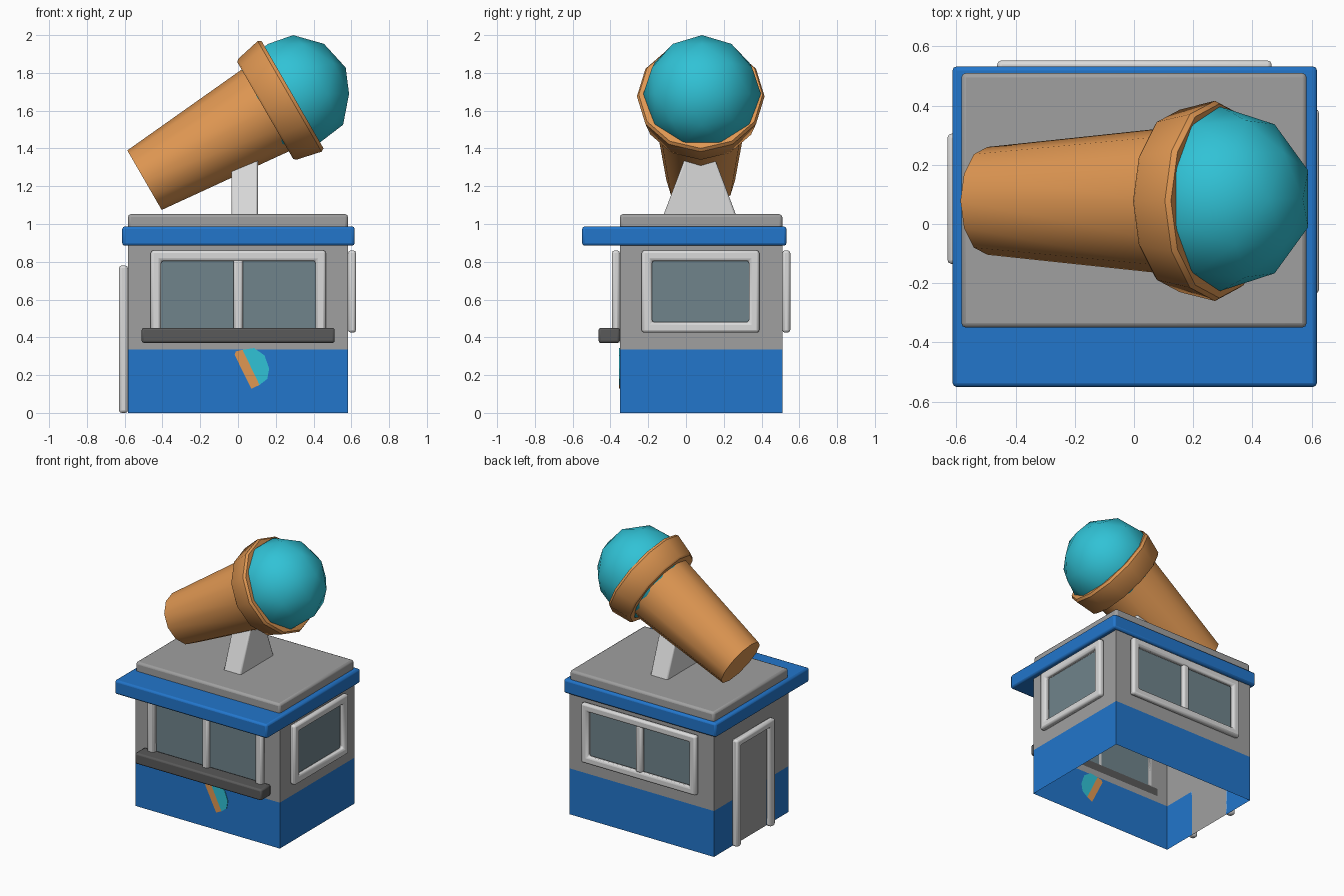
import bpy, bmesh, math
from mathutils import Matrix, Vector

if "Cube" in bpy.data.objects:
    bpy.data.objects.remove(bpy.data.objects["Cube"])


def mat(name, r, g, b):
    m = bpy.data.materials.new(name)
    m.diffuse_color = (r, g, b, 1)
    m.use_nodes = True
    m.node_tree.nodes["Principled BSDF"].inputs["Base Color"].default_value = m.diffuse_color
    return m


GREY = mat("wall grey", 0.35, 0.35, 0.35)
BLUE = mat("blue", 0.016, 0.18, 0.6)
GLASS = mat("window glass", 0.16, 0.23, 0.26)
LIGHT = mat("frame light grey", 0.7, 0.7, 0.7)
DARK = mat("counter dark grey", 0.1, 0.1, 0.1)
ORANGE = mat("wafer orange", 0.74, 0.31, 0.085)
TEAL = mat("ice teal", 0.03, 0.54, 0.67)

W, FRONT, BACK = 0.583, -0.35, 0.51      # half width, front and back wall planes
# maps (along wall, outward depth, height) to world space
WALLS = {
    "front": lambda u, d, z: (u, FRONT - d, z),
    "back": lambda u, d, z: (u, BACK + d, z),
    "right": lambda u, d, z: (W + d, u, z),
    "left": lambda u, d, z: (-W - d, u, z),
}


def finish(name, bm, mats, bevel=0.0, smooth=40):
    me = bpy.data.meshes.new(name)
    bm.to_mesh(me)
    bm.free()
    for m in mats:
        me.materials.append(m)
    ob = bpy.data.objects.new(name, me)
    bpy.context.collection.objects.link(ob)
    if bevel:
        b = ob.modifiers.new("bevel", 'BEVEL')
        b.width, b.segments, b.limit_method = bevel, 2, 'ANGLE'
    bpy.ops.object.select_all(action='DESELECT')
    ob.select_set(True)
    bpy.context.view_layer.objects.active = ob
    if smooth:
        bpy.ops.object.shade_smooth_by_angle(angle=math.radians(smooth))
    return ob


def add_box(bm, lo, hi):
    lo, hi = Vector(lo), Vector(hi)
    m = Matrix.Translation((lo + hi) / 2) @ Matrix.Diagonal((*(hi - lo), 1))
    return bmesh.ops.create_cube(bm, size=1, matrix=m)["verts"]


def box(name, lo, hi, m, bevel=0.0):
    bm = bmesh.new()
    add_box(bm, lo, hi)
    return finish(name, bm, [m], bevel)


def frame(name, wall, u0, u1, z0, z1, w=0.055, sill=True, mullion=False, depth=0.042):
    """Mitred frame on a wall; without a sill it is an upside-down U."""
    f = WALLS[wall]
    bm = bmesh.new()
    zi = z0 + w if sill else z0
    outer = [(u0, z0), (u0, z1), (u1, z1), (u1, z0)]
    inner = [(u0 + w, zi), (u0 + w, z1 - w), (u1 - w, z1 - w), (u1 - w, zi)]
    vo = [bm.verts.new(f(u, 0, z)) for u, z in outer]
    vi = [bm.verts.new(f(u, 0, z)) for u, z in inner]
    faces = []
    for i in range(4 if sill else 3):
        j = (i + 1) % 4
        faces.append(bm.faces.new((vo[i], vo[j], vi[j], vi[i])))
    ext = bmesh.ops.extrude_face_region(bm, geom=faces, use_keep_orig=True)
    move = Vector(f(0, depth, 0)) - Vector(f(0, 0, 0))
    bmesh.ops.translate(bm, vec=move, verts=[v for v in ext["geom"] if isinstance(v, bmesh.types.BMVert)])
    if mullion:
        c = (u0 + u1) / 2
        a, b = f(c - 0.025, 0, zi - 0.01), f(c + 0.025, depth - 0.004, z1 - w + 0.01)
        add_box(bm, [min(p) for p in zip(a, b)], [max(p) for p in zip(a, b)])
    bmesh.ops.recalc_face_normals(bm, faces=bm.faces)
    return finish(name, bm, [LIGHT], 0.014)


# walls: open-bottomed shell cut along the colour borders
bm = bmesh.new()
add_box(bm, (-W, FRONT, 0), (W, BACK, 0.93))
bmesh.ops.delete(bm, geom=[f for f in bm.faces if abs(f.normal.z) > 0.9], context='FACES_ONLY')
cuts = [((0, 0, 1), z) for z in (0.335, 0.43, 0.47, 0.735, 0.815)]
cuts += [((1, 0, 0), x) for x in (-0.415, 0.415)]
cuts += [((0, 1, 0), y) for y in (-0.19, -0.09, 0.26, 0.345)]
for n, d in cuts:
    bmesh.ops.bisect_plane(bm, geom=bm.verts[:] + bm.edges[:] + bm.faces[:],
                           plane_co=Vector(n) * d, plane_no=n)
for f in bm.faces:
    c, n = f.calc_center_median(), f.normal
    f.material_index = 1 if c.z < 0.335 else 0
    low = 0.43 if n.y < -0.5 else 0.47
    if low < c.z < 0.815:
        if (abs(n.y) > 0.5 and abs(c.x) < 0.415) or (n.x > 0.5 and -0.19 < c.y < 0.345):
            f.material_index = 2
    if n.x < -0.5 and -0.09 < c.y < 0.26 and c.z < 0.735:   # door leaf
        f.material_index = 0
finish("walls", bm, [GREY, BLUE, GLASS], smooth=0)

# roof
box("roof_canopy", (-0.613, -0.55, 0.885), (0.618, 0.532, 0.987), BLUE, 0.014)
box("roof_top", (-W, FRONT, 0.96), (W, BACK, 1.052), GREY, 0.016)

# window and door frames, counter
frame("front_window_frame", "front", -0.462, 0.465, 0.43, 0.86, sill=False, mullion=True)
frame("back_window_frame", "back", -0.462, 0.465, 0.425, 0.86, mullion=True)
frame("right_window_frame", "right", -0.235, 0.388, 0.425, 0.86)
frame("door_frame", "left", -0.135, 0.305, 0.0, 0.78, w=0.05, sill=False, depth=0.047)
box("counter", (-0.51, -0.463, 0.37), (0.512, FRONT, 0.45), DARK, 0.012)


# painted cone sign on the front wall
def plate(name, pts, m):
    bm = bmesh.new()
    face = bm.faces.new([bm.verts.new((x, FRONT, z)) for x, z in pts])
    ext = bmesh.ops.extrude_face_region(bm, geom=[face], use_keep_orig=True)
    bmesh.ops.translate(bm, vec=(0, -0.004, 0),
                        verts=[v for v in ext["geom"] if isinstance(v, bmesh.types.BMVert)])
    bmesh.ops.recalc_face_normals(bm, faces=bm.faces)
    finish(name, bm, [m], smooth=0)


plate("sign_cone", [(-0.018, 0.307), (-0.012, 0.325), (0.024, 0.334), (0.114, 0.148), (0.071, 0.128)], ORANGE)
plate("sign_scoop", [(0.024, 0.334), (0.085, 0.343), (0.14, 0.305), (0.165, 0.235),
                     (0.155, 0.18), (0.114, 0.148)], TEAL)

# stand, tapering in y
bm = bmesh.new()
for v in add_box(bm, (-0.035, -0.122, 1.04), (0.105, 0.268, 1.36)):
    if v.co.z > 1.2:
        v.co.y = 0.073 + (v.co.y - 0.073) * 0.38
finish("cone_stand", bm, [LIGHT], 0.01)

# giant cone: twelve-sided lathed parts on an axis tilted 60 degrees from vertical
TILT = Matrix.Translation((-0.495, 0.078, 1.232)) @ Matrix.Rotation(math.radians(60), 4, 'Y')


def lathe(name, profile, m, sides=12):
    bm = bmesh.new()
    rings = [[bm.verts.new((r * math.cos(2 * math.pi * i / sides),
                            r * math.sin(2 * math.pi * i / sides), a))
              for i in range(sides)] for a, r in profile]
    for p, q in zip(rings, rings[1:]):
        for i in range(sides):
            j = (i + 1) % sides
            bm.faces.new((p[i], p[j], q[j], q[i]))
    bm.faces.new(rings[0])
    bm.faces.new(rings[-1])
    bmesh.ops.recalc_face_normals(bm, faces=bm.faces)
    bm.transform(TILT)
    finish(name, bm, [m])


lathe("cone_body", [(0, 0.182), (0.76, 0.252)], ORANGE)
lathe("cone_rim", [(0.738, 0.295), (0.75, 0.308), (0.887, 0.338), (0.905, 0.328)], ORANGE)

bm = bmesh.new()
bmesh.ops.create_icosphere(bm, subdivisions=2, radius=0.311,
                           matrix=Matrix.Translation((0.292, 0.085, 1.689)))
finish("ice_scoop", bm, [TEAL], smooth=60)
